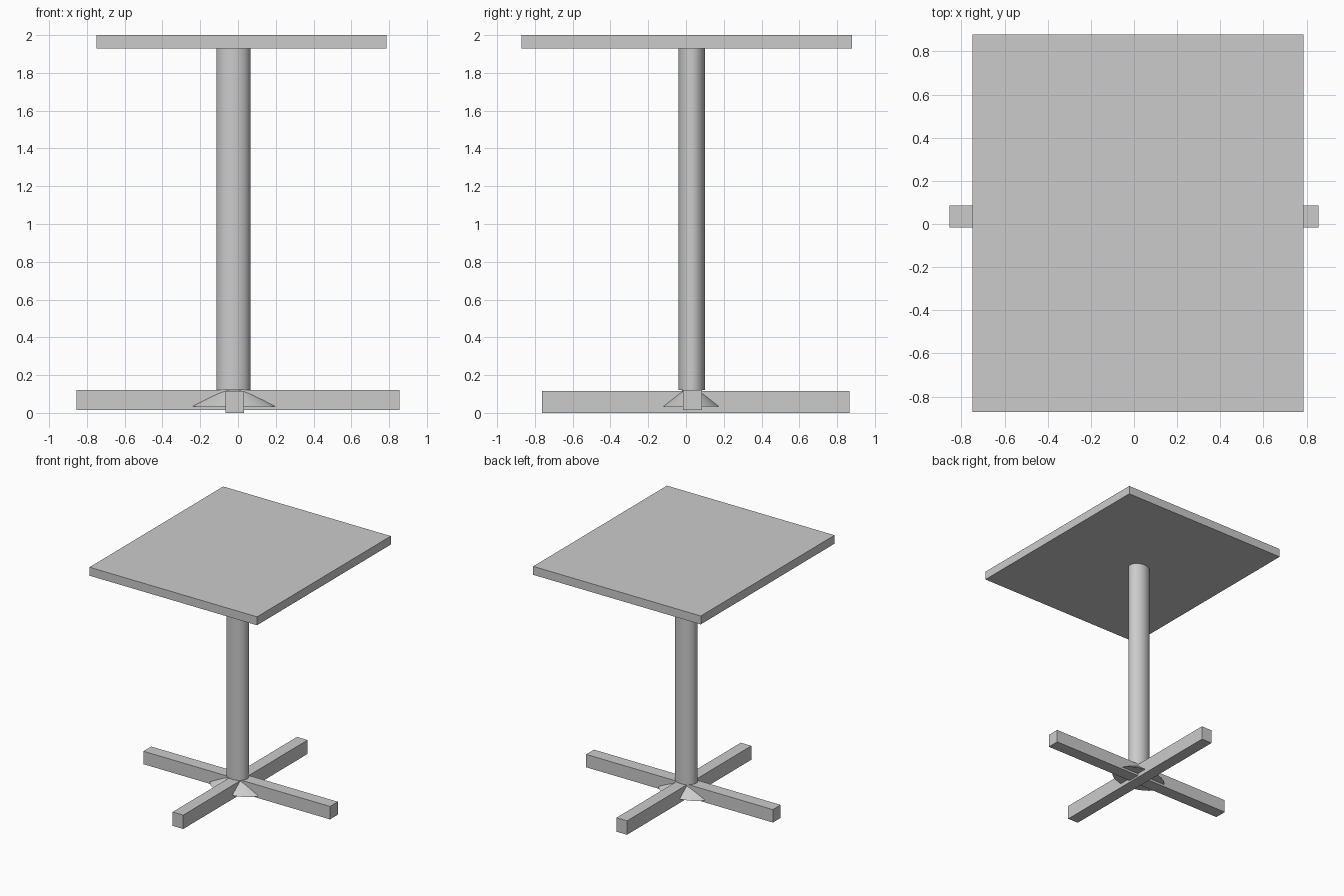
import bpy
import math

if "Cube" in bpy.data.objects:
    bpy.data.objects.remove(bpy.data.objects["Cube"], do_unlink=True)

# Single plain grey finish
grey = bpy.data.materials.new("light grey")
grey.use_nodes = True
colour = (0.6, 0.6, 0.6, 1)
grey.diffuse_color = colour
grey.node_tree.nodes["Principled BSDF"].inputs["Base Color"].default_value = colour


def finish(name, size):
    obj = bpy.context.object
    obj.name = name
    obj.scale = size
    obj.data.materials.append(grey)
    bpy.ops.object.transform_apply(location=False, rotation=False, scale=True)
    return obj


def box(name, low, high):
    centre = [(a + b) / 2 for a, b in zip(low, high)]
    bpy.ops.mesh.primitive_cube_add(size=1, location=centre)
    return finish(name, [b - a for a, b in zip(low, high)])


def round_part(name, centre, radii, bottom, top, taper):
    bpy.ops.mesh.primitive_cone_add(vertices=48, radius1=1, radius2=taper, depth=1,
                                    location=(*centre, (bottom + top) / 2))
    finish(name, (*radii, top - bottom))
    bpy.ops.object.shade_smooth_by_angle(angle=math.radians(30))


# Table top
box("table_top", (-0.75, -0.872, 1.93), (0.785, 0.878, 2.0))

# Oval column
round_part("column", (-0.025, 0.03), (0.09, 0.071), 0.12, 1.94, 1)

# Crossed floor legs, one slightly higher than the other
box("side_to_side_leg", (-0.855, -0.017, 0.015), (0.855, 0.085, 0.122))
box("front_to_back_leg", (-0.065, -0.762, 0.0), (0.032, 0.865, 0.115))

# Flared collar under the column
round_part("base_collar", (-0.022, 0.027), (0.232, 0.152), 0.033, 0.157, 0.02)
